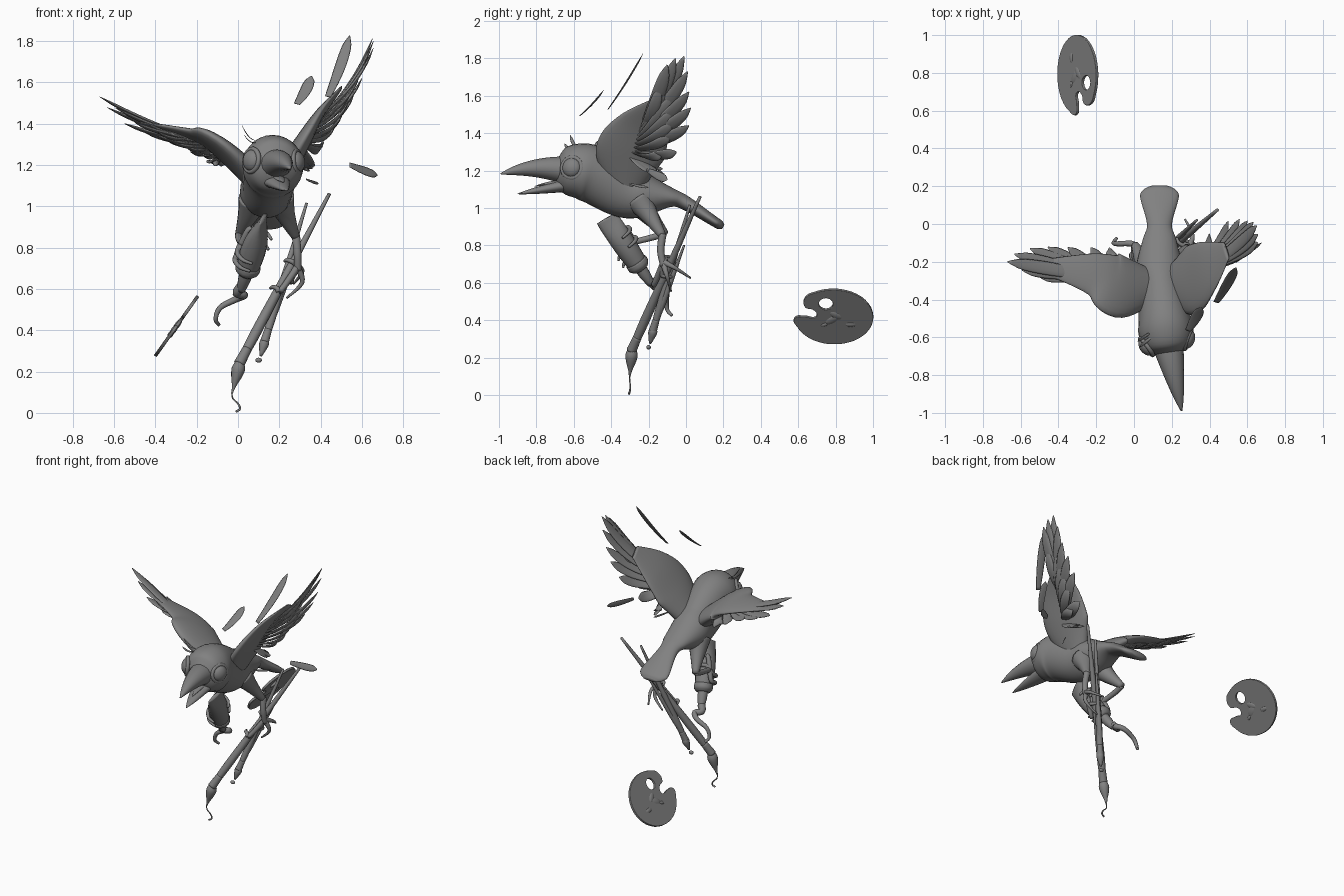
import bpy, math
from mathutils import Vector, Matrix

if "Cube" in bpy.data.objects:
    bpy.data.objects.remove(bpy.data.objects["Cube"])


def resample(rows, k):
    """Catmull-Rom curve through rows of any width."""
    out, last = [], len(rows) - 1
    for i in range(last):
        quad = [rows[min(max(j, 0), last)] for j in range(i - 1, i + 3)]
        for s in range(k):
            t = s / k
            out.append([b + 0.5 * t * (c - a + t * (2 * a - 5 * b + 4 * c - d + t * (3 * b - a - 3 * c + d)))
                        for a, b, c, d in zip(*quad)])
    return out + [list(rows[-1])]


def loft(name, rows, side=(1, .3, .1), n=16, k=5):
    """Elliptical sections (x, y, z, half width, half thickness) swept along a path."""
    rows, side, verts = resample(rows, k), Vector(side), []
    m = len(rows)
    for i, r in enumerate(rows):
        t = (Vector(rows[min(i + 1, m - 1)][:3]) - Vector(rows[max(i - 1, 0)][:3])).normalized()
        u = (side - side.dot(t) * t).normalized()
        v = t.cross(u)
        for j in range(n):
            a = math.tau * j / n
            verts.append(Vector(r[:3]) + u * max(r[3], .001) * math.cos(a) + v * max(r[4], .001) * math.sin(a))
    faces = [(i * n + j, i * n + (j + 1) % n, (i + 1) * n + (j + 1) % n, (i + 1) * n + j)
             for i in range(m - 1) for j in range(n)]
    faces += [tuple(range(n))[::-1], tuple(range((m - 1) * n, m * n))]
    me = bpy.data.meshes.new(name)
    me.from_pydata(verts, [], faces)
    me.polygons.foreach_set("use_smooth", [True] * len(me.polygons))
    ob = bpy.data.objects.new(name, me)
    bpy.context.collection.objects.link(ob)
    return ob


def tube(name, pts, r0, r1, n=10):
    """Round tube along points, radius running from r0 to r1."""
    steps = [r0 + (r1 - r0) * i / (len(pts) - 1) for i in range(len(pts))]
    return loft(name, [(*p, r, r) for p, r in zip(pts, steps)], n=n)


def turned(name, a, b, stops, side=(1, .3, .1), k=3):
    """Straight part from a to b; stops are (fraction, half width[, half thickness])."""
    a, b = Vector(a), Vector(b)
    return loft(name, [(*a.lerp(b, s[0]), s[1], s[-1]) for s in stops], side, 14, k)


def feather(name, p, q, w, side, sag=(0, 0, -.015), thick=.22):
    p, q, sag = Vector(p), Vector(q), Vector(sag)
    rows = []
    for i in range(9):
        t = i / 8
        s = w * max(.08, (.5 + 1.2 * t - .8 * t * t) * (1 - t ** 6) ** .6)
        rows.append((*(p.lerp(q, t) + sag * 4 * t * (1 - t)), s, s * thick))
    return loft(name, rows, side, 10, 2)


def beak(name, base, tip, w, h, arch):
    """Half-beak tapering to a point with an arched centre line."""
    base, tip = Vector(base), Vector(tip)
    rows = []
    for i in range(9):
        t = i / 8
        c = base.lerp(tip, t) + Vector((0, 0, arch * 4 * t * (1 - t)))
        s = max((1 - t) ** .72, .05)
        rows.append((*c, w * s, h * s))
    return loft(name, rows, (1, 0, 0), 16, 2)


def ball(name, loc=(0, 0, 0), scale=(1, 1, 1), rot=(0, 0, 0)):
    bpy.ops.mesh.primitive_uv_sphere_add(segments=24, ring_count=14, location=loc, rotation=rot)
    bpy.context.object.name, bpy.context.object.scale = name, scale
    bpy.ops.object.shade_smooth()
    return bpy.context.object


# Head, body and fanned tail: sections are y, z, half width, half height
BODY = [(-.7, 1.19, .05, .05), (-.65, 1.19, .12, .12), (-.57, 1.195, .147, .15), (-.49, 1.175, .137, .153),
        (-.34, 1.095, .122, .145), (-.23, 1.07, .125, .122), (-.08, 1.055, .088, .052),
        (0, 1.025, .066, .038), (.14, .935, .102, .028), (.18, .91, .085, .025), (.2, .9, .05, .012)]
loft("body", [(.135 + .11 * max(0, -y - .25), y, z, a, b) for y, z, a, b in BODY], (1, 0, 0), 28)

# Beak and tongue
beak("upper_beak", (.18, -.64, 1.2), (.252, -.99, 1.182), .083, .075, .02)
beak("lower_beak", (.18, -.62, 1.125), (.236, -.9, 1.075), .072, .038, 0)
beak("tongue", (.19, -.66, 1.135), (.22, -.81, 1.115), .035, .016, .005)

# Eyes with rims
for tag, loc, out in (("right", (.286, -.61, 1.215), (1, -.35, .12)), ("left", (.066, -.65, 1.222), (-.85, -.65, .12))):
    rot = Vector(out).to_track_quat('Z', 'Y').to_euler()
    ball(tag + "_eye", loc, (.052, .052, .036), rot)
    bpy.ops.mesh.primitive_torus_add(major_radius=.055, minor_radius=.012, location=loc, rotation=rot,
                                     major_segments=32, minor_segments=8)
    bpy.context.object.name = tag + "_eye_rim"
    bpy.ops.object.shade_smooth()

# Head tufts
feather("tall_head_tuft", (.08, -.58, 1.32), (.02, -.62, 1.39), .01, (0, 1, 0))
feather("short_head_tuft", (.09, -.6, 1.31), (.03, -.65, 1.345), .01, (0, 1, 0))


def wing(name, base, fan, side, sag, under):
    """Fleshy base, a fan of flight feathers and shorter coverts below them."""
    rows = [(*r, .058 - .05 * i / (len(base) - 1)) for i, r in enumerate(base)]
    loft(name + "_base", rows, side, 24, 7)
    inner, outer, under = Vector(base[1][:3]), Vector(base[2][:3]), Vector(under)
    tips = resample(fan, 2)
    for i, tip in enumerate(map(Vector, tips)):
        root = outer.lerp(inner, i / (len(tips) - 1))
        feather(f"{name}_feather_{i}", root, tip, .04, side, sag)
        feather(f"{name}_covert_{i}", root + under * .5, root.lerp(tip, .68) + under, .036, side, sag)


wing("left_wing", [(.08, -.33, 1.14, .1), (-.09, -.325, 1.285, .175), (-.22, -.265, 1.34, .115), (-.47, -.225, 1.4, .04)],
     [(-.5, -.28, 1.405), (-.67, -.2, 1.53), (-.55, -.13, 1.4), (-.35, -.125, 1.32), (-.13, -.125, 1.21)],
     (0, 1, -.2), (0, 0, -.018), (.02, -.01, -.025))
wing("right_wing", [(.2, -.32, 1.12, .1), (.3, -.3, 1.29, .185), (.385, -.23, 1.43, .15), (.49, -.14, 1.56, .05)],
     [(.655, -.1, 1.765), (.65, -.01, 1.81), (.6, .015, 1.62), (.5, .015, 1.44), (.31, -.115, 1.18)],
     (-.22, .93, -.37), (.025, .005, -.02), (.02, 0, -.015))

# Loose feathers drifting beside the bird
for i, (p, q, w) in enumerate((((.435, -.415, 1.53), (.54, -.23, 1.825), .03),
                               ((.285, -.565, 1.495), (.355, -.44, 1.63), .032),
                               ((.54, -.2, 1.2), (.675, -.1, 1.15), .025),
                               ((.33, -.3, 1.13), (.39, -.2, 1.11), .008))):
    feather(f"loose_feather_{i}", p, q, w, (.3, .6, .7) if i > 1 else (1, -.2, -.1), (.006, .004, -.004), .15)

# Legs: feathered thigh, then thin shank
tube("right_thigh", [(.2, -.25, 1.04), (.23, -.195, .96), (.28, -.125, .85)], .075, .02, 14)
tube("right_shank", [(.28, -.125, .86), (.288, -.135, .77), (.29, -.12, .69)], .021, .018)
tube("left_thigh", [(.075, -.25, 1.03), (.045, -.19, .95), (.005, -.11, .86)], .075, .02, 14)
tube("left_shank", [(.005, -.115, .865), (.005, -.17, .845), (.02, -.29, .815)], .02, .016)


def grip(name, foot, a, b, along, r, turns):
    """Toes leaving the foot and curling round the axis a-b; turns gives sweep direction per toe."""
    foot, a, b = Vector(foot), Vector(a), Vector(b)
    axis = (b - a).normalized()
    for i, (t, turn) in enumerate(zip(along, turns)):
        c = a.lerp(b, t)
        u = foot - c
        u = (u - u.dot(axis) * axis).normalized()
        v = axis.cross(u)
        arc = [c + r * (u * math.cos(x) + v * math.sin(x)) for x in (turn * s for s in (.3, .9, 1.6, 2.3))]
        tube(f"{name}_toe_{i}", [foot] + arc, .017, .007)


# Brush and paint tube axes are shared by the toes that hold them
BRUSH = (.442, .075, 1.06), (.01, -.288, .245)
PAINT = (.123, -.425, .945), (.048, -.26, .702)
grip("right", (.29, -.12, .71), *BRUSH, (.42, .5, .58), .038, (1, -1, 1))
grip("left", (.015, -.28, .815), *PAINT, (.4, .6, .75, .9), .072, (1, 1, -1, -1))
tube("right_back_toe", [(.29, -.12, .71), (.31, -.06, .68), (.27, .025, .625)], .017, .005)
tube("right_hanging_toe", [(.29, -.12, .7), (.31, -.1, .63), (.235, -.08, .555)], .017, .005)

# Paint tube: flat crimp swelling to a round body, then collar and nozzle
turned("paint_tube", *PAINT, ((0, .06, .01), (.12, .064, .022), (.4, .065, .052), (.7, .062, .061), (1, .055, .055)),
       (.3, .75, .6))
turned("tube_collar", *PAINT, ((.95, .06), (1.05, .06), (1.12, .042)))
turned("tube_nozzle", *PAINT, ((1.05, .033), (1.25, .03), (1.45, .02)))

# Squeezed curl of paint
tube("paint_curl", [(.015, -.19, .61), (-.005, -.165, .58), (.03, -.14, .57), (-.01, -.105, .55),
                    (-.085, -.105, .51), (-.108, -.1, .455), (-.092, -.075, .425)], .025, .008)

# Brushes share one handle profile, scaled by thickness
for tag, a, b, w in (("large", *BRUSH, 1.05), ("small", (.332, .02, 1.015), (.13, -.175, .35), .85),
                     ("thin", (.3, -.01, .8), (.15, -.15, .42), .7)):
    turned(tag + "_brush_handle", a, b, [(t, r * w) for t, r in ((0, .008), (.4, .017), (.8, .024), (1, .019))], k=5)
    if tag != "thin":
        turned(tag + "_brush_ferrule", a, b, [(t, r * w) for t, r in ((.92, .022), (.97, .024), (1.01, .026))])
turned("large_brush_bristles", (.01, -.288, .245), (-.03, -.302, .09),
       ((0, .022), (.2, .033), (.45, .026), (.75, .01), (1, .003)))
turned("small_brush_bristles", (.132, -.173, .355), (.11, -.192, .275), ((0, .018), (.3, .024), (1, .006)))
tube("large_brush_drip", [(-.03, -.302, .1), (-.025, -.3, .07), (0, -.298, .045), (.01, -.3, .02), (-.01, -.305, .006)],
     .003, .006, 8)
ball("small_brush_drip", (.1, -.2, .255), (.016, .012, .012))

# Palette: ellipse with a slanted notch and a thumb hole, in (y, slope) coordinates
OUT = [(.207 * math.cos(a) + .02 * math.sin(a), .174 * math.sin(a) - .02 * math.cos(a))
       for a in (math.radians(142 - 20.8 * i) for i in range(16))]
OUT += [(-.15, -.002), (-.1, -.008), (-.088, .02), (-.11, .05), (-.15, .065)]
HOLE = [(-.042 + .04 * math.cos(a), .086 + .04 * math.sin(a)) for a in (math.tau * i / 10 for i in range(10))]
cu = bpy.data.curves.new("palette_outline", 'CURVE')
cu.dimensions, cu.fill_mode = '2D', 'BOTH'
cu.extrude, cu.bevel_depth, cu.bevel_resolution, cu.resolution_u = .005, .003, 2, 6
for pts in (OUT, HOLE):
    sp = cu.splines.new('BEZIER')
    sp.bezier_points.add(len(pts) - 1)
    sp.use_cyclic_u = True
    for bp, p in zip(sp.bezier_points, pts):
        bp.co = (*p, 0)
        bp.handle_left_type = bp.handle_right_type = 'AUTO'
helper = bpy.data.objects.new("palette_outline", cu)
bpy.context.collection.objects.link(helper)
bpy.context.view_layer.update()
mesh = bpy.data.meshes.new_from_object(helper.evaluated_get(bpy.context.evaluated_depsgraph_get()))
bpy.data.objects.remove(helper)
palette = bpy.data.objects.new("palette", mesh)
bpy.context.collection.objects.link(palette)
up, yax = Vector((.195, 0, .275)).normalized(), Vector((0, 1, 0))
frame = Matrix((yax, up, yax.cross(up))).transposed().to_4x4()
frame.translation = (-.2975, .79, .42)
palette.matrix_world = frame

# Paint blobs on the palette
for i, (y, s, a, turn) in enumerate(((-.01, -.02, .05, .6), (.01, .01, .045, -.6), (.09, -.05, .034, 0), (-.05, -.05, .025, .4))):
    ball(f"paint_blob_{i}").matrix_world = (frame @ Matrix.Translation((y, s, 0)) @ Matrix.Rotation(turn, 4, 'Z')
                                            @ Matrix.Diagonal((a, a * .5, .013, 1)))

# Dark grey throughout
grey = bpy.data.materials.new("dark_grey")
grey.diffuse_color = (.22, .22, .22, 1)
grey.use_nodes = True
grey.node_tree.nodes["Principled BSDF"].inputs["Base Color"].default_value = grey.diffuse_color
for ob in bpy.context.scene.objects:
    ob.data.materials.clear()
    ob.data.materials.append(grey)
